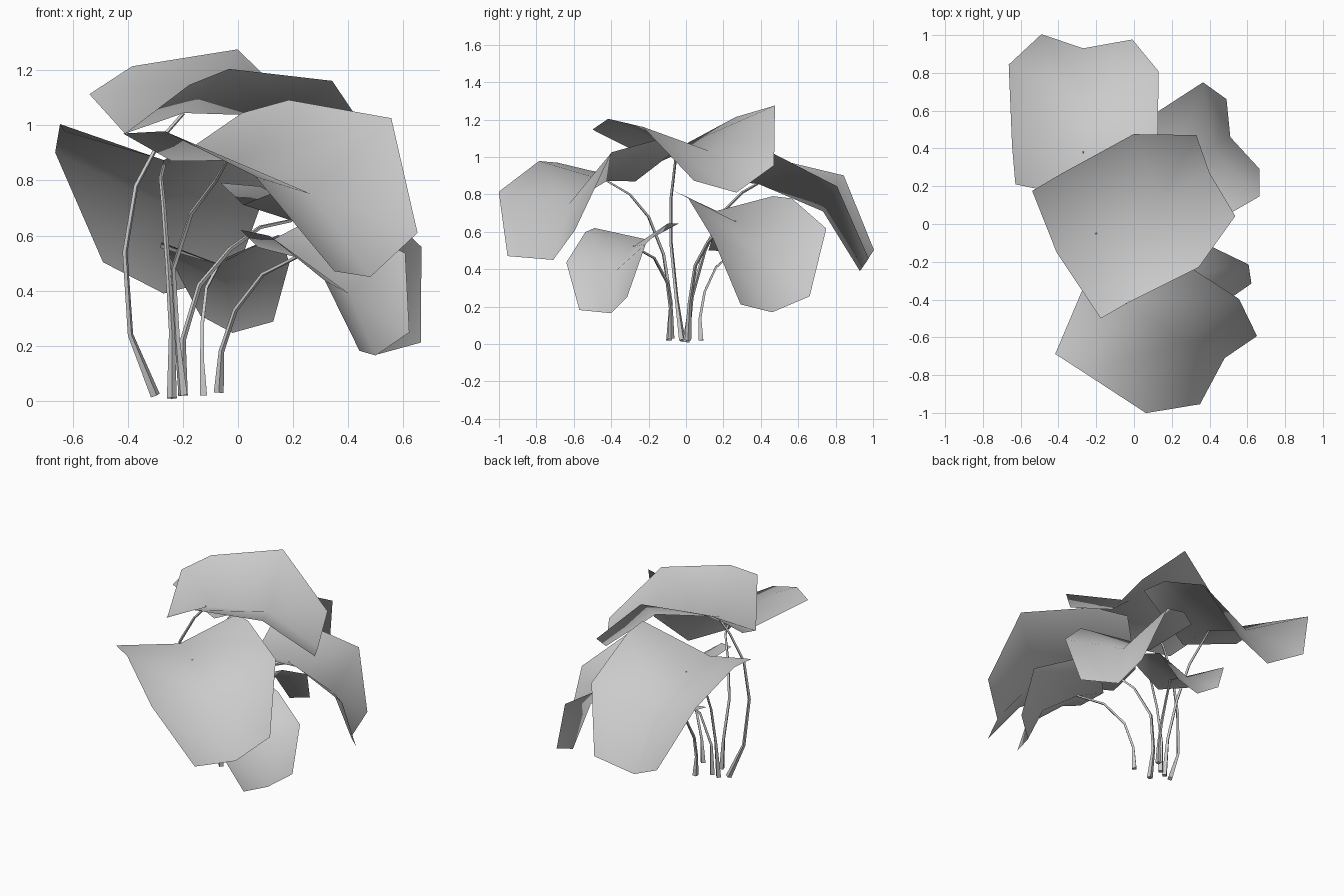
import bpy
import bmesh
from mathutils import Vector, Matrix

cube = bpy.data.objects.get("Cube")
if cube:
    bpy.data.objects.remove(cube)

# One flat grey for the whole plant
grey = bpy.data.materials.new("plain_grey")
grey.use_nodes = True
colour = (0.6, 0.6, 0.6, 1)
grey.diffuse_color = colour
grey.node_tree.nodes["Principled BSDF"].inputs["Base Color"].default_value = colour

# Unit leaf: x runs notch to tip, y to the leaf's left, z up from its face
MIDRIB = [(0, 0, 0), (.22, 0, .115), (.595, 0, .17), (.93, 0, 0)]
LEFT = [(.01, .36, .12), (.17, .38, .25), (.59, .40, .385), (.935, .222, .132)]
RIGHT = [(.015, -.405, .215), (.17, -.39, .30), (.59, -.395, .33), (.935, -.26, .086)]


def finish(obj, angle):
    obj.data.materials.clear()
    obj.data.materials.append(grey)
    bpy.ops.object.select_all(action='DESELECT')
    obj.select_set(True)
    bpy.context.view_layer.objects.active = obj
    bpy.ops.object.shade_smooth_by_angle(angle=angle)


def leaf(name, notch, tip, left):
    """Folded leaf blade placed by its notch, its tip and its left direction."""
    notch, tip = Vector(notch), Vector(tip)
    u = (tip - notch).normalized()
    w = u.cross(Vector(left)).normalized()
    v = w.cross(u)
    size = (tip - notch).length / MIDRIB[-1][0]
    frame = Matrix((u, v, w)).transposed()

    bm = bmesh.new()
    rib, lft, rgt = ([bm.verts.new(notch + frame @ (Vector(p) * size)) for p in row]
                     for row in (MIDRIB, LEFT, RIGHT))
    for i in range(3):
        bm.faces.new((rib[i], rib[i + 1], lft[i + 1], lft[i]))
        bm.faces.new((rgt[i], rgt[i + 1], rib[i + 1], rib[i]))
    mesh = bpy.data.meshes.new(name)
    bm.to_mesh(mesh)
    bm.free()
    obj = bpy.data.objects.new(name, mesh)
    bpy.context.collection.objects.link(obj)
    finish(obj, 1.0)
    # the stem meets the blade at the second midrib point
    return notch + frame @ (Vector(MIDRIB[1]) * size)


def stem(name, path, end):
    """Thin tapering stalk along a bent path."""
    pts = [Vector(p) for p in path] + [end]
    curve = bpy.data.curves.new(name, 'CURVE')
    curve.dimensions = '3D'
    curve.bevel_depth = 0.01
    curve.bevel_resolution = 0
    curve.use_fill_caps = True
    line = curve.splines.new('POLY')
    line.points.add(len(pts) - 1)
    for i, p in enumerate(pts):
        line.points[i].co = (*p, 1)
        line.points[i].radius = 1.8 if i == 0 else 1.15 - 0.5 * i / (len(pts) - 1)
    obj = bpy.data.objects.new(name, curve)
    bpy.context.collection.objects.link(obj)
    bpy.ops.object.select_all(action='DESELECT')
    obj.select_set(True)
    bpy.context.view_layer.objects.active = obj
    bpy.ops.object.convert(target='MESH')
    finish(bpy.context.object, 0.6)


# name: notch, tip, left direction, stem path from the ground up
PLANT = {
    "top": ((-.41, -.15, .97), (.40, .27, .81), (-.456, .887, .078),
            [(-.3, -.02, .02), (-.39, -.05, .24), (-.41, -.08, .54),
             (-.37, -.08, .78), (-.28, -.06, .95)]),
    "front": ((-.24, -.27, .87), (.48, -.71, .45), (.602, .773, .197),
              [(-.2, -.09, .02), (-.22, -.08, .22), (-.235, -.12, .48),
               (-.17, -.2, .68), (-.08, -.3, .8)]),
    "back": ((-.27, .136, .874), (-.27, .93, .39), (-1, 0, .02),
             [(-.24, 0, .01), (-.24, .03, .25), (-.255, .1, .5),
              (-.27, .2, .71), (-.28, .3, .81)]),
    "back_left": ((.018, .164, .712), (.51, .46, .17), (-.485, .873, .035),
                  [(-.2, .01, .02), (-.2, .02, .22), (-.14, .05, .42),
                   (-.03, .12, .55), (.08, .2, .63)]),
    "front_left": ((.073, -.2, .557), (.5, -.4, .165), (.52, .84, .14),
                   [(-.07, -.08, .03), (-.06, -.08, .18), (-.01, -.1, .33),
                    (.09, -.17, .46)]),
    "small_back": ((-.09, .12, .5), (-.02, .57, .247), (-.98, .15, 0),
                   [(-.125, .08, .02), (-.13, .075, .14), (-.13, .1, .28),
                    (-.115, .16, .41)]),
}
for part, (notch, tip, left, path) in PLANT.items():
    stem(part + "_stem", path, leaf(part + "_leaf", notch, tip, left))
